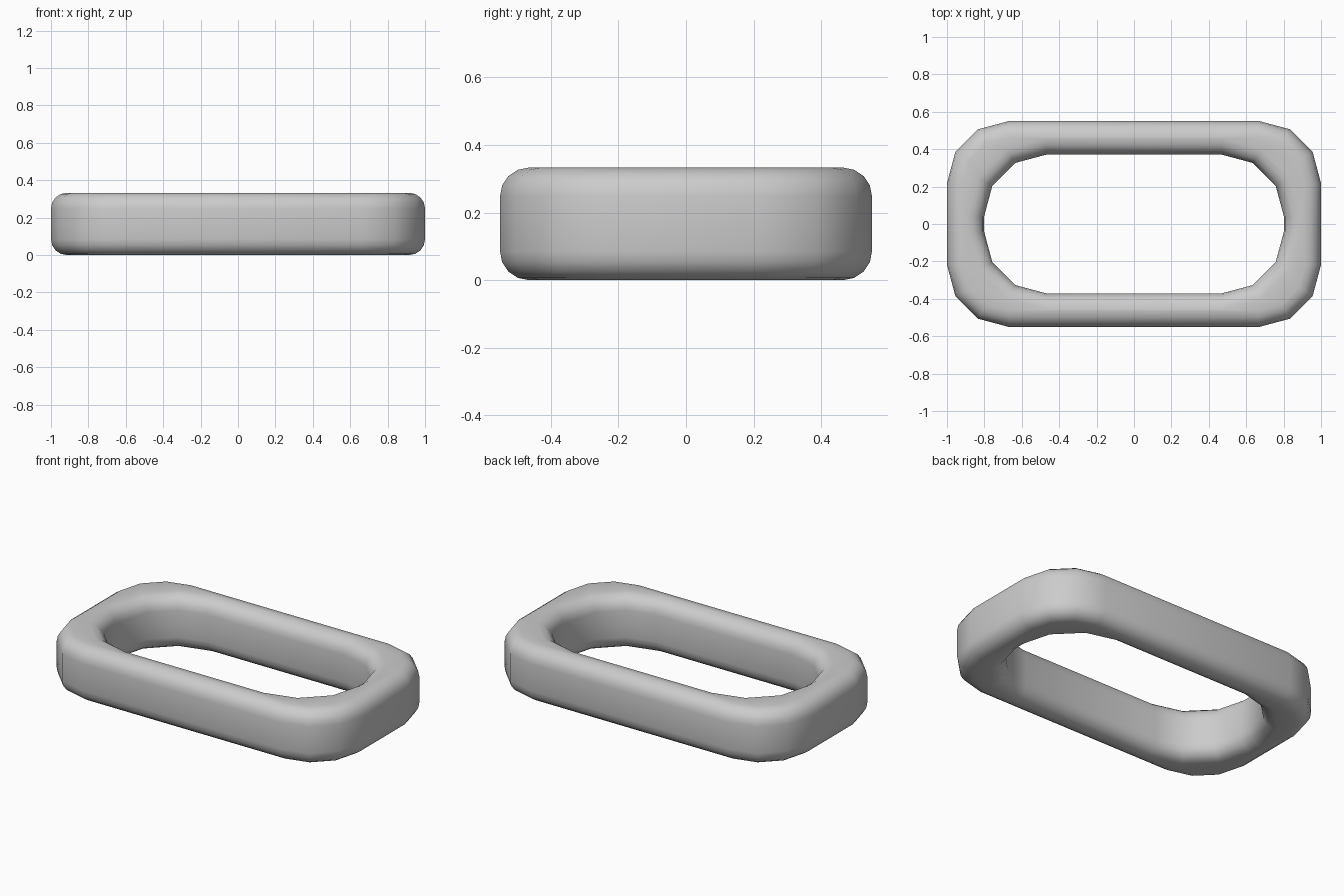
import bpy, bmesh
from math import sin, cos, pi

if "Cube" in bpy.data.objects:
    bpy.data.objects.remove(bpy.data.objects["Cube"])

R, H, B = 0.333, 0.333, 0.085   # plan corner radius, height, edge rounding
CORNER_SEGS, EDGE_SEGS = 3, 4


def outline(bm, cx, cy, r, z):
    """Ring of vertices around a rectangle with four faceted round corners."""
    ring = []
    for q, (sx, sy) in enumerate([(1, 1), (-1, 1), (-1, -1), (1, -1)]):
        for i in range(CORNER_SEGS + 1):
            a = (q + i / CORNER_SEGS) * pi / 2
            ring.append(bm.verts.new((sx * cx + r * cos(a), sy * cy + r * sin(a), z)))
    return ring


bm = bmesh.new()
rings = []
# Rounded cross-section: outer wall upwards, then inner wall downwards
arc = [(B * (1 - cos(k * pi / 2 / EDGE_SEGS)), B * (1 - sin(k * pi / 2 / EDGE_SEGS)))
       for k in range(EDGE_SEGS + 1)]
wall = [(s, d) for s, d in reversed(arc)] + [(s, H - d) for s, d in arc]
for s, z in wall:
    rings.append(outline(bm, 1 - R, 0.551 - R, R - s, z))
for s, z in reversed(wall):
    rings.append(outline(bm, 0.802 - R, 0.371 - R, R + s, z))

# Bridge all the rings into a closed link
n = len(rings[0])
for k, a in enumerate(rings):
    b = rings[(k + 1) % len(rings)]
    for i in range(n):
        j = (i + 1) % n
        bm.faces.new((a[i], a[j], b[j], b[i])).smooth = True
bmesh.ops.recalc_face_normals(bm, faces=bm.faces)

mesh = bpy.data.meshes.new("chain_link")
bm.to_mesh(mesh)
bm.free()
bpy.context.collection.objects.link(bpy.data.objects.new("chain_link", mesh))
